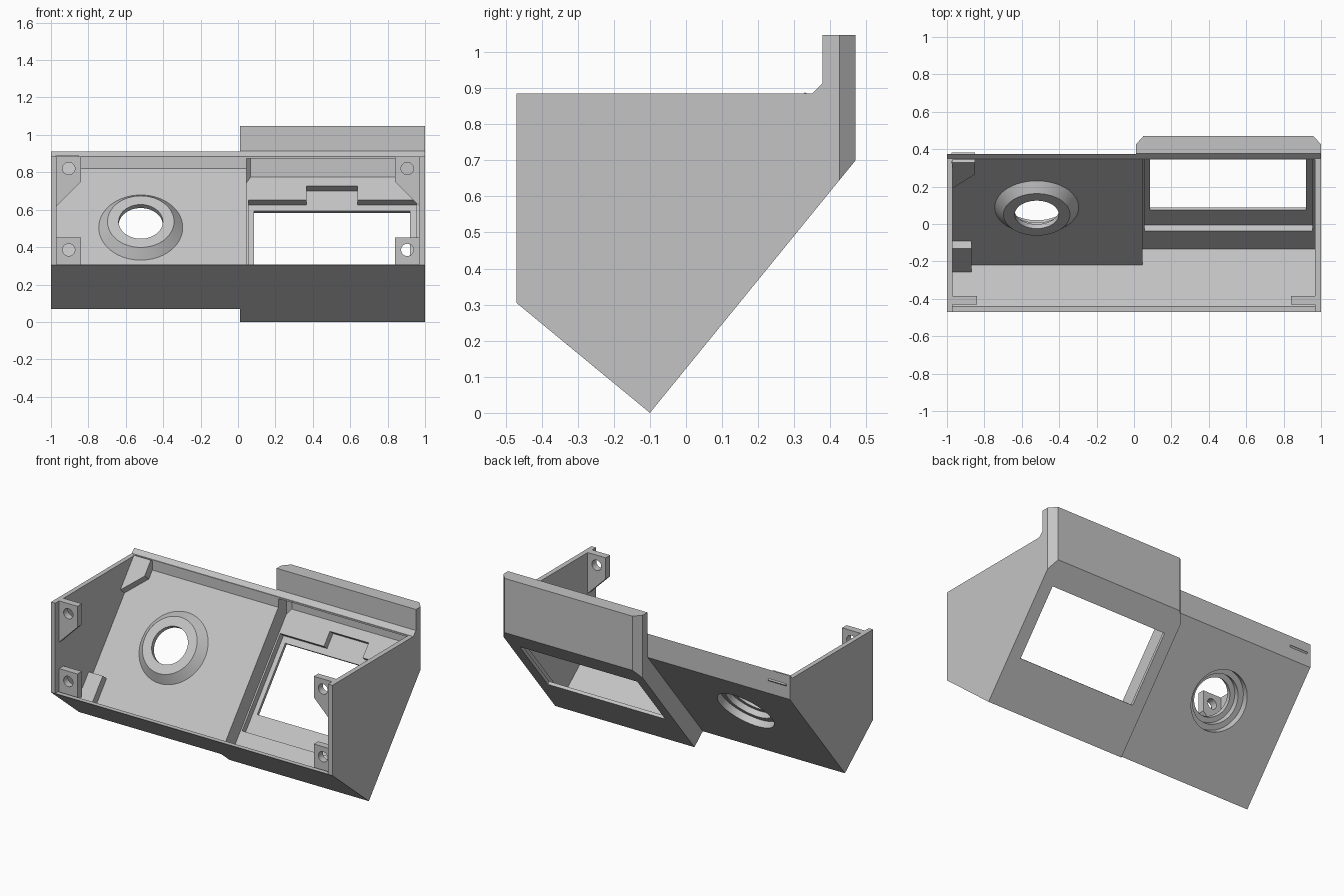
import bpy, bmesh, math
from mathutils import Matrix, Vector

cube = bpy.data.objects.get("Cube")
if cube:
    bpy.data.objects.remove(cube, do_unlink=True)

grey = bpy.data.materials.new("plain_grey")
grey.use_nodes = True
GREY = (0.55, 0.55, 0.55, 1)
grey.diffuse_color = GREY
grey.node_tree.nodes["Principled BSDF"].inputs["Base Color"].default_value = GREY


def frame(x_axis, y_axis, origin=(0, 0, 0)):
    a, b = Vector(x_axis).normalized(), Vector(y_axis).normalized()
    m = Matrix((a, b, a.cross(b))).transposed().to_4x4()
    m.translation = origin
    return m


# Working planes: side profile, front elevation, plan, and the two sloping panels
X, Y, Z = (1, 0, 0), (0, 1, 0), (0, 0, 1)
UP = (0, 0.631, 0.775)
SIDE, FRONT, PLAN = frame(Y, Z), frame(X, Z), frame(X, Y)
LEFT_SLOPE = frame(X, UP, (0, -0.185, 0.07))
RIGHT_SLOPE = frame(X, UP, (0, -0.1, 0))


def finish(name, bm, m):
    bm.transform(m)
    bmesh.ops.recalc_face_normals(bm, faces=bm.faces)
    me = bpy.data.meshes.new(name)
    bm.to_mesh(me)
    bm.free()
    me.materials.append(grey)
    ob = bpy.data.objects.new(name, me)
    bpy.context.collection.objects.link(ob)
    return ob


def prism(name, m, pts, lo, hi):
    bm = bmesh.new()
    face = bm.faces.new([bm.verts.new((x, y, lo)) for x, y in pts])
    ext = bmesh.ops.extrude_face_region(bm, geom=[face])["geom"]
    bmesh.ops.translate(bm, vec=(0, 0, hi - lo),
                        verts=[v for v in ext if isinstance(v, bmesh.types.BMVert)])
    return finish(name, bm, m)


def rect(x0, x1, y0, y1):
    return [(x0, y0), (x1, y0), (x1, y1), (x0, y1)]


def cone(name, m, x, y, lo, hi, r0, r1):
    bm = bmesh.new()
    bmesh.ops.create_cone(bm, cap_ends=True, segments=64, radius1=r0, radius2=r1, depth=hi - lo,
                          matrix=Matrix.Translation((x, y, (lo + hi) / 2)))
    return finish(name, bm, m)


def combine(target, tool, op="DIFFERENCE"):
    mod = target.modifiers.new(op.lower(), "BOOLEAN")
    mod.operation, mod.solver, mod.object = op, "EXACT", tool
    bpy.context.view_layer.update()
    deps = bpy.context.evaluated_depsgraph_get()
    me = bpy.data.meshes.new_from_object(target.evaluated_get(deps))
    target.modifiers.clear()
    target.data = me
    bpy.data.objects.remove(tool, do_unlink=True)


T = 0.062       # sloping panel thickness
FLOOR = 0.023   # lower front panel thickness


def inside(m, back, ceiling=None):
    """Cavity profile following the floor and the sloping panel."""
    corner = m @ Vector((0, 0, T)) + FLOOR * Vector((0, 0.635, 0.772))
    rise = corner.z + (back - corner.y) * UP[2] / UP[1]
    pts = [(-0.6, 0.306), (-0.44, 0.306), (corner.y, corner.z), (back, rise)]
    if ceiling:
        pts += [(back, ceiling), (0.345, ceiling)]
    return pts + [(pts[-1][0] if ceiling else back, 1.2), (-0.6, 1.2)]


# Housing: shallow half and deeper half with raised back hood
body = prism("housing", SIDE, [(-0.47, 0.305), (-0.185, 0.07), (0.375, 0.758), (0.375, 0.91),
                               (0.35, 0.885), (-0.47, 0.885)], -1, 0.01)
combine(body, prism("deep_half", SIDE, [(-0.47, 0.305), (-0.1, 0), (0.47, 0.70), (0.47, 1.048),
                                        (0.378, 1.048), (0.378, 0.913), (0.35, 0.885),
                                        (-0.47, 0.885)], 0.01, 1), "UNION")

# Chamfered upright corners of the hood
for edge, inward in ((0.01, 1), (1, -1)):
    out = edge - inward * 0.02
    combine(body, prism("corner_cut", PLAN, [(out, 0.40), (edge, 0.425), (edge + inward * 0.04, 0.47),
                                             (edge + inward * 0.04, 0.55), (out, 0.55)], -0.1, 1.2))

# Hollow interior
combine(body, prism("shallow_cavity", SIDE, inside(LEFT_SLOPE, 0.345), -0.97, 0.06))
combine(body, prism("deep_cavity", SIDE, inside(RIGHT_SLOPE, 0.45, 0.875), 0.045, 0.968))

# Screen recess, notch between the retaining tabs, and window
combine(body, prism("recess", RIGHT_SLOPE, rect(0.055, 0.955, 0.175, 0.79), 0.02, 0.12))
combine(body, prism("notch", RIGHT_SLOPE, rect(0.365, 0.64, 0.75, 0.885), 0.02, 0.12))
combine(body, prism("window", RIGHT_SLOPE, rect(0.085, 0.92, 0.30, 0.75), -0.1, 0.1))

# Round conical boss with stepped bore
BX, BS = -0.52, 0.51
combine(body, cone("boss", LEFT_SLOPE, BX, BS, 0.04, T + 0.05, 0.245, 0.178), "UNION")
for lo, hi, r in ((-0.1, 0.045, 0.185), (0, 0.082, 0.15), (0, 0.2, 0.118)):
    combine(body, cone("bore", LEFT_SLOPE, BX, BS, lo, hi, r, r))

# Rounded slot in the side wall
slot = []
for i, (cx, cy) in enumerate(((1, 1), (-1, 1), (-1, -1), (1, -1))):
    for k in range(5):
        a = math.radians(90 * i + 22.5 * k)
        slot.append((cx * 0.09 + 0.02 * math.cos(a), cy * 0.128 + 0.02 * math.sin(a)))
slot_frame = frame((0, 0.775, -0.631), UP, (0, -0.05, 0.673))
combine(body, prism("slot", slot_frame, slot, -1.1, -0.9)
        if (slot_frame @ Vector((0, 0, -1))).x > 0
        else prism("slot", slot_frame, slot, 0.9, 1.1))

# Screw lugs at the four front corners
for side, word in ((-1, "right"), (1, "left")):
    upper = [(0.84, 0.885), (0.84, 0.75), (0.975, 0.615), (0.975, 0.885)]
    for level, pts, hz in (("upper", upper, 0.82), ("lower", rect(0.84, 0.975, 0.285, 0.45), 0.385)):
        lug = prism(f"{word}_{level}_lug", FRONT, [(side * x, z) for x, z in pts], 0.385, 0.43)
        combine(lug, cone("screw_hole", FRONT, side * 0.905, hz, 0.3, 0.5, 0.033, 0.033))

# Locating blocks on the shallow sloping panel
prism("lower_block", LEFT_SLOPE, rect(-0.975, -0.87, 0.015, 0.225), 0.05, T + 0.05)
top = 0.925
prism("upper_block", LEFT_SLOPE, [(-0.975, top - 0.19), (-0.85, top - 0.066), (-0.85, top + 0.035),
                                  (-0.975, top + 0.035)], 0.05, T + 0.056)

# Small fillets in the hood's inner corners
for wall, tip, word in ((0.04, 0.07, "right"), (0.97, 0.945, "left")):
    prism(f"{word}_hood_fillet", PLAN, [(wall, 0.42), (tip, 0.453), (wall, 0.453)], 0.71, 0.88)

# Smooth the round faces, keep corners sharp
for ob in bpy.context.collection.objects:
    if ob.type == "MESH" and grey.name in ob.data.materials:
        ob.select_set(True)
        bpy.context.view_layer.objects.active = ob
bpy.ops.object.shade_smooth_by_angle(angle=math.radians(25))
